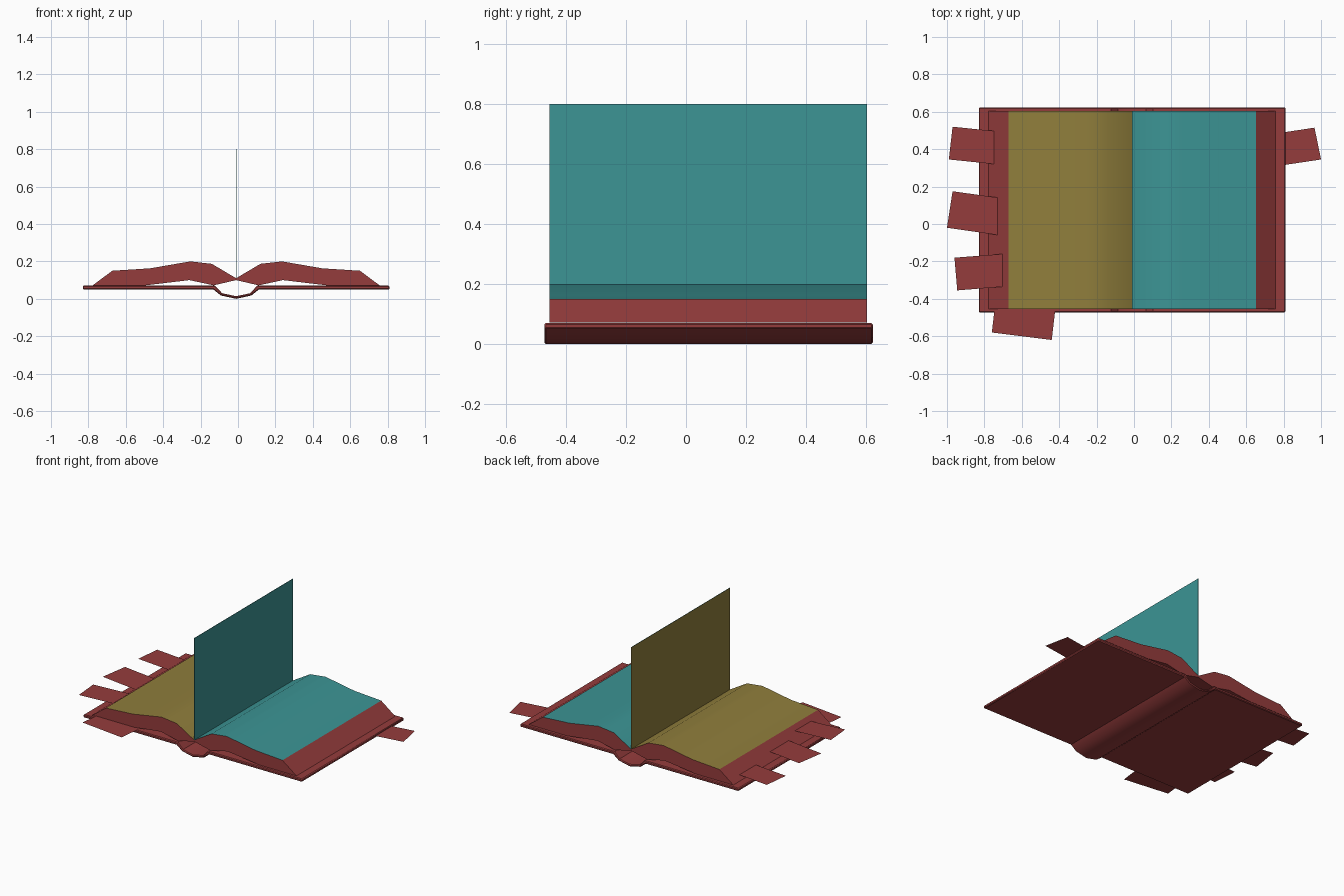
import bpy, math
from mathutils import Vector

if "Cube" in bpy.data.objects:
    bpy.data.objects.remove(bpy.data.objects["Cube"])

def material(name, color):
    m = bpy.data.materials.new(name)
    m.diffuse_color = (*color, 1)
    m.use_nodes = True
    m.node_tree.nodes["Principled BSDF"].inputs["Base Color"].default_value = m.diffuse_color
    return m

RED = material("red_binding", (0.30, 0.045, 0.045))
OLIVE = material("left_paper", (0.28, 0.21, 0.045))
TEAL = material("right_paper", (0.045, 0.30, 0.30))
CX = -0.01  # centre line of the spine

def make_object(name, verts, faces, mats):
    me = bpy.data.meshes.new(name)
    me.from_pydata(verts, [], faces)
    ob = bpy.data.objects.new(name, me)
    bpy.context.collection.objects.link(ob)
    for m in mats:
        me.materials.append(m)
    return ob

def smooth(ob, degrees):
    bpy.ops.object.select_all(action='DESELECT')
    ob.select_set(True)
    bpy.context.view_layer.objects.active = ob
    bpy.ops.object.shade_smooth_by_angle(angle=math.radians(degrees))

def mirrored(half):
    """Outline from the left edge to the centre, continued to the right."""
    pts = [(CX - d, z) for d, z in half]
    return pts + [(CX + d, z) for d, z in reversed(half) if d > 0]

def extrude_y(name, top, bottom, y0, y1, mats):
    outline = top + bottom[::-1]
    n = len(outline)
    verts = [(x, y, z) for y in (y0, y1) for x, z in outline]
    faces = [(i, n + i, n + (i + 1) % n, (i + 1) % n) for i in range(n)]
    faces += [tuple(range(n)), tuple(range(2 * n - 1, n - 1, -1))]
    return make_object(name, verts, faces, mats)

# cover: two boards joined by a sagging spine
cover_top = mirrored([(0.82, 0.07), (0.112, 0.07), (0.075, 0.03), (0, 0.014)])
cover_low = mirrored([(0.82, 0.05), (0.122, 0.05), (0.082, 0.018), (0, 0.0)])
cover = extrude_y("cover", cover_top, cover_low, -0.472, 0.623, [RED])
bev = cover.modifiers.new("edge", 'BEVEL')
bev.width = 0.005
bev.segments = 1
bev.limit_method = 'ANGLE'
bev.angle_limit = math.radians(60)

# page block: arched leaves, narrow at the gutter and hollow beneath
page_top = mirrored([(0.767, 0.072), (0.662, 0.15), (0.46, 0.163),
                     (0.245, 0.20), (0.13, 0.187), (0, 0.11)])
page_low = mirrored([(0.485, 0.072), (0.25, 0.10), (0.12, 0.072), (0, 0.10)])
pages = extrude_y("page_block", page_top, page_low, -0.455, 0.603,
                  [RED, OLIVE, TEAL])
for i in range(1, 5):      # left leaf surface
    pages.data.polygons[i].material_index = 1
for i in range(5, 9):      # right leaf surface
    pages.data.polygons[i].material_index = 2
smooth(pages, 30)

# leaf standing upright in the gutter, a different colour on each side
w = 0.0015
leaf = extrude_y("standing_page", [(CX - w, 0.8), (CX + w, 0.8)],
                 [(CX - w, 0.108), (CX + w, 0.108)], -0.455, 0.603,
                 [TEAL, OLIVE])
for p in leaf.data.polygons:
    if p.center.x < CX - w / 2:
        p.material_index = 1

# bookmark tabs: outer edge, then inner edge, which runs on into the book
tabs = [
    ("left_tab_back", 0.093, (-0.99, 0.345), (-0.97, 0.52), (-0.745, 0.497), (-0.745, 0.32)),
    ("left_tab_middle", 0.108, (-1.0, -0.02), (-0.97, 0.175), (-0.72, 0.14), (-0.72, -0.06)),
    ("left_tab_front", 0.127, (-0.945, -0.355), (-0.96, -0.18), (-0.70, -0.16), (-0.70, -0.335)),
    ("front_tab", 0.076, (-0.44, -0.62), (-0.76, -0.58), (-0.745, -0.45), (-0.42, -0.45)),
    ("right_tab", 0.062, (0.965, 0.515), (1.0, 0.345), (0.80, 0.315), (0.80, 0.49)),
]
for name, z, a, b, c, d in tabs:
    a, b, c, d = (Vector((*p, z)) for p in (a, b, c, d))
    c += (c - b).normalized() * 0.02
    d += (d - a).normalized() * 0.02
    ob = make_object(name, [a, b, c, d], [(0, 3, 2, 1)], [RED])
    if ob.data.polygons[0].normal.z < 0:
        ob.data.flip_normals()

# consistent outward normals on the solid parts
for ob in (cover, pages, leaf):
    bpy.ops.object.select_all(action='DESELECT')
    ob.select_set(True)
    bpy.context.view_layer.objects.active = ob
    bpy.ops.object.mode_set(mode='EDIT')
    bpy.ops.mesh.select_all(action='SELECT')
    bpy.ops.mesh.normals_make_consistent(inside=False)
    bpy.ops.object.mode_set(mode='OBJECT')
smooth(cover, 30)
